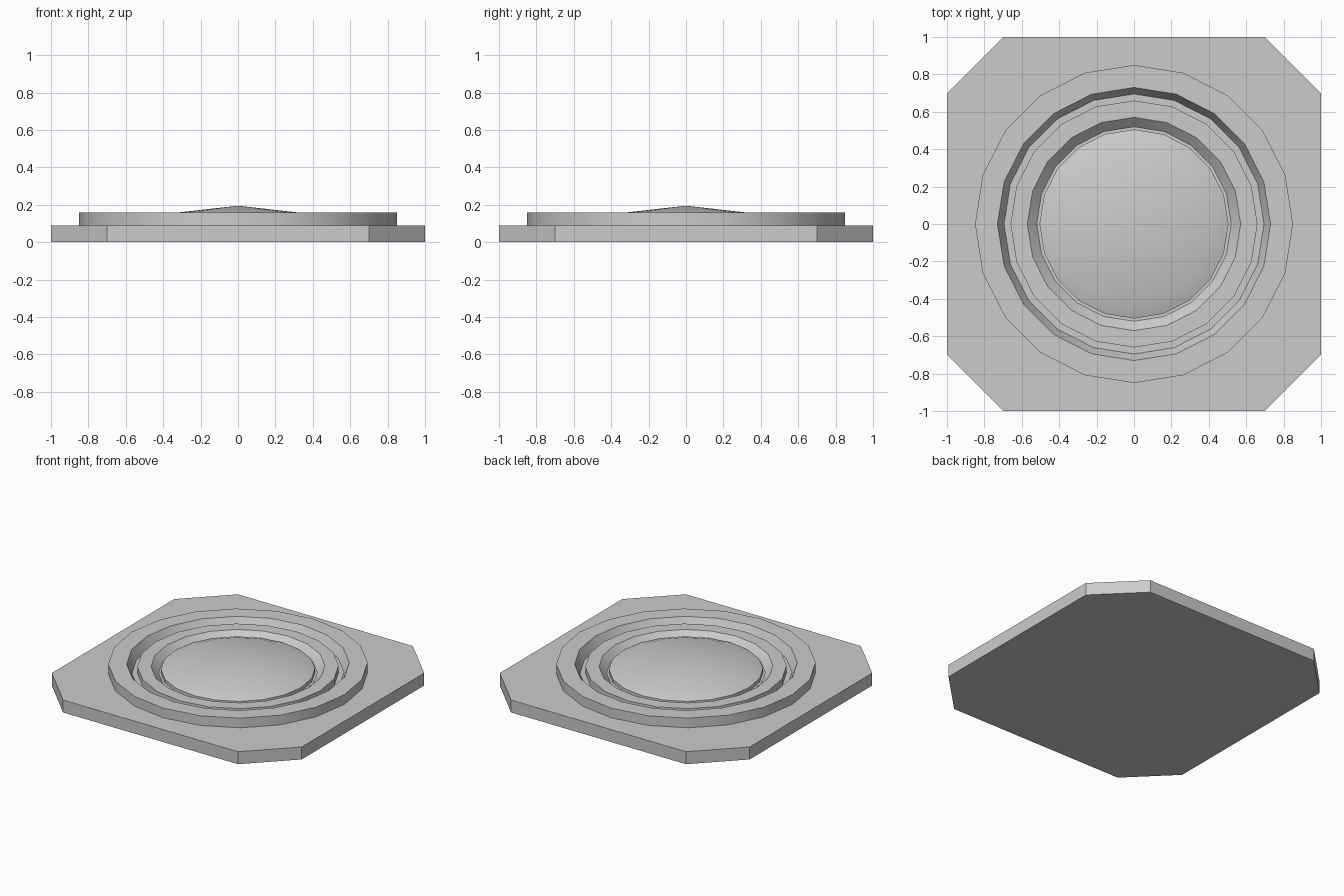
import bpy, math

if "Cube" in bpy.data.objects:
    bpy.data.objects.remove(bpy.data.objects["Cube"])

SIDES = 20


def make_object(name, verts, faces, smooth=False):
    mesh = bpy.data.meshes.new(name)
    mesh.from_pydata(verts, [], faces)
    mesh.update()
    obj = bpy.data.objects.new(name, mesh)
    bpy.context.collection.objects.link(obj)
    if smooth:
        bpy.ops.object.select_all(action='DESELECT')
        obj.select_set(True)
        bpy.context.view_layer.objects.active = obj
        bpy.ops.object.shade_smooth_by_angle(angle=math.radians(30))
    return obj


def lathe(name, profile):
    """Spin (radius, z) points, listed from outside inward; radius 0 closes to a tip."""
    verts, faces, rings = [], [], []
    for r, z in profile:
        start = len(verts)
        count = SIDES if r > 0 else 1
        for i in range(count):
            a = 2 * math.pi * i / SIDES
            verts.append((r * math.cos(a), r * math.sin(a), z))
        rings.append([start + i % count for i in range(SIDES)])
    for low, high in zip(rings, rings[1:]):
        for i in range(SIDES):
            j = (i + 1) % SIDES
            if high[i] == high[j]:
                faces.append((low[i], low[j], high[i]))
            else:
                faces.append((low[i], low[j], high[j], high[i]))
    return make_object(name, verts, faces, smooth=True)


# Square base plate with cut corners
c = 0.7
outline = [(c, -1), (1, -c), (1, c), (c, 1), (-c, 1), (-1, c), (-1, -c), (-c, -1)]
n = len(outline)
plate_verts = [(x, y, z) for z in (0, 0.09) for x, y in outline]
plate_faces = [tuple(reversed(range(n))), tuple(range(n, 2 * n))]
plate_faces += [(i, (i + 1) % n, n + (i + 1) % n, n + i) for i in range(n)]
make_object("base_plate", plate_verts, plate_faces)

# Outer ring with a sloped inner wall
lathe("outer_ring", [(0.85, 0.09), (0.85, 0.16), (0.73, 0.16), (0.695, 0.092)])

# Groove floor and lower inner ring
lathe("inner_ring", [(0.695, 0.092), (0.66, 0.092), (0.66, 0.14),
                     (0.57, 0.14), (0.52, 0.092), (0.505, 0.092)])

# Shallow button with a bevelled rim and a conical top
lathe("button", [(0.505, 0.092), (0.505, 0.12), (0.43, 0.147), (0, 0.195)])
